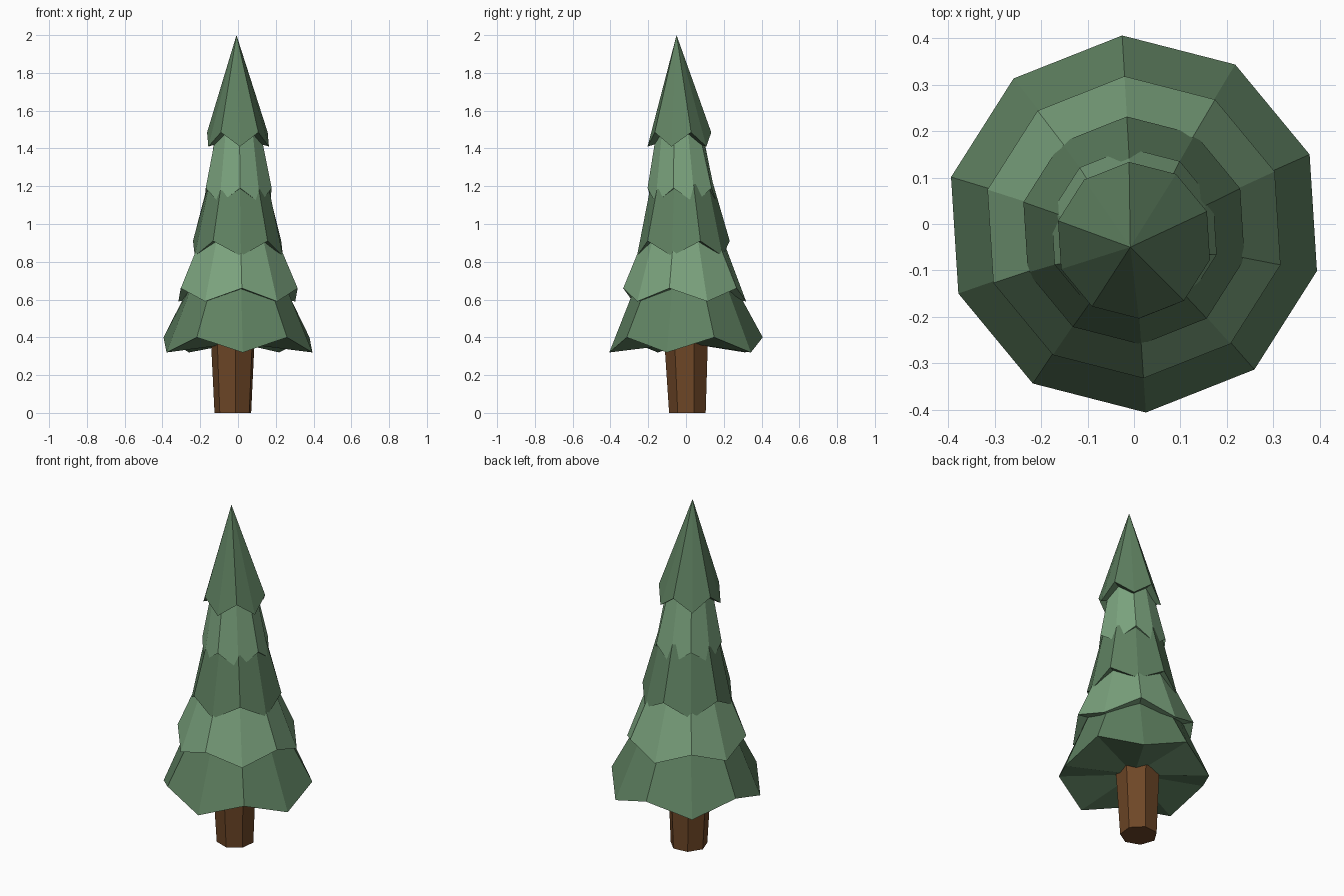
import bpy, bmesh, math
from mathutils import Vector

cube = bpy.data.objects.get("Cube")
if cube:
    bpy.data.objects.remove(cube, do_unlink=True)


def make_material(name, rgb):
    mat = bpy.data.materials.new(name)
    mat.use_nodes = True
    mat.diffuse_color = (*rgb, 1)
    bsdf = mat.node_tree.nodes["Principled BSDF"]
    bsdf.inputs["Base Color"].default_value = (*rgb, 1)
    bsdf.inputs["Roughness"].default_value = 0.9
    return mat


dark_green = make_material("dark green", (0.115, 0.22, 0.12))
light_green = make_material("light green", (0.20, 0.37, 0.21))
brown = make_material("bark brown", (0.155, 0.062, 0.02))


def ring(bm, sides, start, centre, radius, z_even, z_odd):
    """Ring of vertices whose heights alternate between two values."""
    verts = []
    for i in range(sides):
        a = math.radians(start) + math.tau * i / sides
        z = z_odd if i % 2 else z_even
        verts.append(bm.verts.new((centre[0] + radius * math.cos(a),
                                   centre[1] + radius * math.sin(a), z)))
    return verts


def fan(bm, verts, point):
    tip = bm.verts.new(point)
    for i, v in enumerate(verts):
        bm.faces.new((v, verts[(i + 1) % len(verts)], tip))


def bridge(bm, low, high):
    n = len(low)
    for i in range(n):
        j = (i + 1) % n
        bm.faces.new((low[i], low[j], high[j], high[i]))


def finish(bm, name, mat):
    bmesh.ops.recalc_face_normals(bm, faces=bm.faces[:])
    mesh = bpy.data.meshes.new(name)
    bm.to_mesh(mesh)
    bm.free()
    mesh.materials.append(mat)
    obj = bpy.data.objects.new(name, mesh)
    bpy.context.collection.objects.link(obj)
    return obj


SIDES, START = 10, -86.4

# Foliage: (name, material, rim centre y, rim radius, even z, odd z,
#           underside z, top centre y, top radius, top z)
tiers = [
    ("foliage_tier_1", dark_green, 0.0, 0.407, 0.32, 0.40, 0.37, -0.007, 0.25, 0.70),
    ("foliage_tier_2", light_green, -0.007, 0.326, 0.66, 0.59, 0.64, -0.015, 0.195, 0.96),
    ("foliage_tier_3", dark_green, -0.014, 0.246, 0.83, 0.91, 0.89, -0.022, 0.158, 1.24),
    ("foliage_tier_4", light_green, -0.02, 0.184, 1.19, 1.11, 1.17, -0.035, 0.116, 1.52),
    ("foliage_top", dark_green, -0.035, 0.169, 1.41, 1.485, 1.46, -0.05, 0.0, 2.0),
]

for name, mat, cy, r, ze, zo, zu, ty, tr, tz in tiers:
    bm = bmesh.new()
    rim = ring(bm, SIDES, START, (0, cy), r, ze, zo)
    fan(bm, rim, (0, cy, zu))                       # underside
    if tr:
        top = ring(bm, SIDES, START, (0, ty), tr, tz, tz)
        bridge(bm, rim, top)
        bm.faces.new(top)
    else:
        fan(bm, rim, (-0.008, ty, tz))              # pointed tip
    finish(bm, name, mat)

# Trunk: seven-sided, slightly wider at the top
bm = bmesh.new()
base = ring(bm, 7, -84, (-0.025, 0.01), 0.10, 0, 0)
head = ring(bm, 7, -84, (-0.025, 0.003), 0.121, 0.42, 0.42)
bridge(bm, base, head)
bm.faces.new(base)
bm.faces.new(head)
finish(bm, "trunk", brown)
